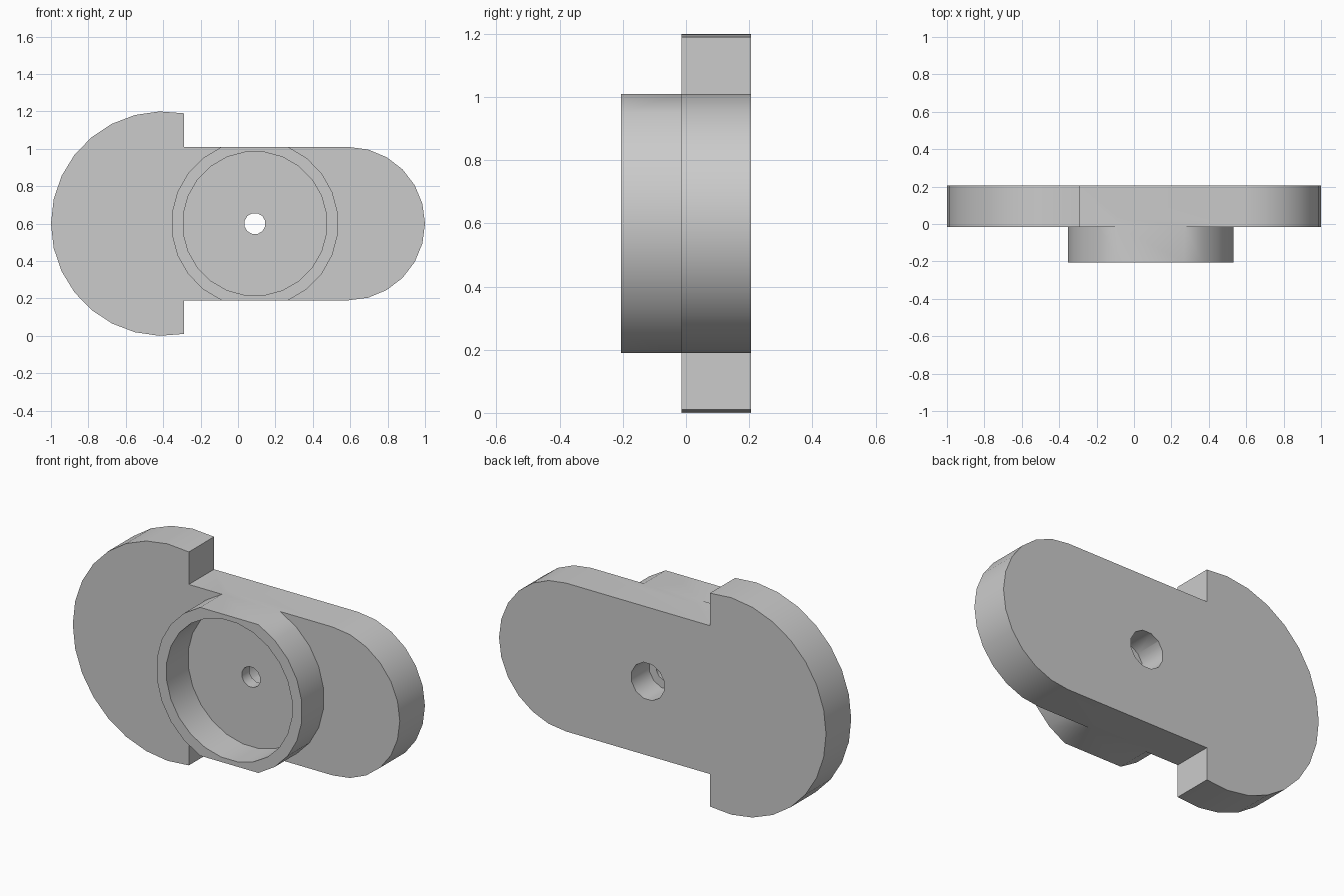
import bpy, bmesh
from math import cos, sin, pi, acos, asin

cube = bpy.data.objects.get("Cube")
if cube:
    bpy.data.objects.remove(cube)

MID = 0.6                                # height of the centre line
HUB = 0.09                               # x of the hub axis
HALF = 0.41                              # half height of the bar
BACK, FACE, FRONT = 0.205, -0.015, -0.205

grey = bpy.data.materials.new("plain grey")
grey.use_nodes = True
grey.diffuse_color = (0.6, 0.6, 0.6, 1)
grey.node_tree.nodes["Principled BSDF"].inputs["Base Color"].default_value = (0.6, 0.6, 0.6, 1)


def arc(cx, radius, start, end, segments):
    """Points on an arc around the centre line, both ends included."""
    step = (end - start) / segments
    return [(cx + radius * cos(start + i * step), MID + radius * sin(start + i * step))
            for i in range(segments + 1)]


def circle(radius, sides):
    return arc(HUB, radius, pi / sides, 2 * pi + pi / sides, sides)[:-1]


def extrude(name, outline, y0, y1):
    """Solid made by sweeping an x-z outline from y0 to y1."""
    bm = bmesh.new()
    face = bm.faces.new([bm.verts.new((x, y0, z)) for x, z in outline])
    swept = bmesh.ops.extrude_face_region(bm, geom=[face])["geom"]
    bmesh.ops.translate(bm, vec=(0, y1 - y0, 0),
                        verts=[v for v in swept if isinstance(v, bmesh.types.BMVert)])
    bmesh.ops.recalc_face_normals(bm, faces=bm.faces)
    mesh = bpy.data.meshes.new(name)
    bm.to_mesh(mesh)
    bm.free()
    mesh.materials.append(grey)
    obj = bpy.data.objects.new(name, mesh)
    bpy.context.collection.objects.link(obj)
    return obj


def combine(target, tool, operation):
    mod = target.modifiers.new(operation.lower(), "BOOLEAN")
    mod.operation, mod.solver, mod.object = operation, "EXACT", tool
    bpy.context.view_layer.objects.active = target
    bpy.ops.object.modifier_apply(modifier=mod.name)
    bpy.data.objects.remove(tool)


# Plate: wide rounded head on the right, narrower round-ended bar on the left
head_x, head_r, step_x = -0.4, 0.6, -0.29
a = acos((step_x - head_x) / head_r)
outline = arc(head_x, head_r, a, 2 * pi - a, 16)
outline += [(step_x, MID - HALF)]
outline += arc(1 - HALF, HALF, -pi / 2, pi / 2, 12)
outline += [(step_x, MID + HALF)]
plate = extrude("backing_plate", outline, FACE, BACK)

# Hub: round boss trimmed flush with the bar at top and bottom
hub_r = 0.447
b = asin(HALF / hub_r)
hub_outline = arc(HUB, hub_r, -b, b, 9) + arc(HUB, hub_r, pi - b, pi + b, 9)
combine(plate, extrude("hub", hub_outline, FRONT, FACE + 0.05), "UNION")

# Round recess, through hole and wider counterbore at the back
for name, radius, sides, y0, y1 in (
        ("recess", 0.386, 24, FRONT - 0.1, FACE),
        ("through_hole", 0.057, 12, FRONT - 0.1, BACK + 0.1),
        ("counterbore", 0.103, 12, 0.05, BACK + 0.1)):
    combine(plate, extrude(name, circle(radius, sides), y0, y1), "DIFFERENCE")

# Smooth the curved walls, keep the rims sharp
bpy.ops.object.select_all(action="DESELECT")
plate.select_set(True)
bpy.context.view_layer.objects.active = plate
bpy.ops.object.shade_smooth_by_angle(angle=pi / 6 + 0.02)
